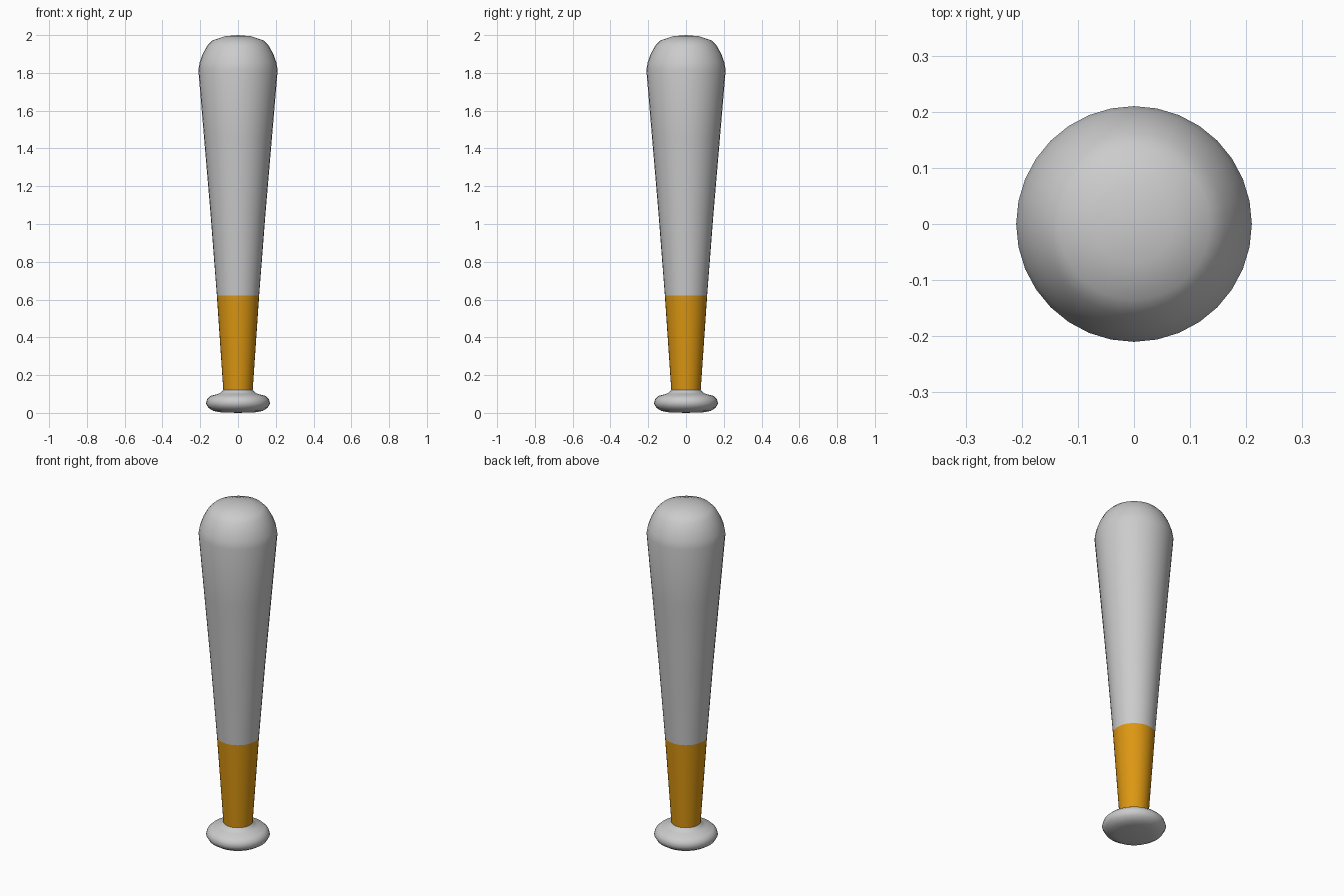
import bpy, bmesh
from math import cos, sin, tau, radians

if "Cube" in bpy.data.objects:
    bpy.data.objects.remove(bpy.data.objects["Cube"])

SIDES = 32


def lathe(name, profile, color=None):
    """Revolve (radius, z) points, listed bottom to top, around the z axis."""
    bm = bmesh.new()
    rings = []
    for r, z in profile:
        n = SIDES if r > 0 else 1
        rings.append([bm.verts.new((r * cos(tau * i / SIDES), r * sin(tau * i / SIDES), z))
                      for i in range(n)])
    for low, high in zip(rings, rings[1:]):
        for i in range(SIDES):
            j = (i + 1) % SIDES
            if len(low) == 1:
                bm.faces.new((low[0], high[j], high[i]))
            elif len(high) == 1:
                bm.faces.new((low[i], low[j], high[0]))
            else:
                bm.faces.new((low[i], low[j], high[j], high[i]))
    mesh = bpy.data.meshes.new(name)
    bm.to_mesh(mesh)
    bm.free()
    obj = bpy.data.objects.new(name, mesh)
    bpy.context.collection.objects.link(obj)
    if color:
        mat = bpy.data.materials.new(name + "_color")
        mat.diffuse_color = color
        mat.use_nodes = True
        mat.node_tree.nodes["Principled BSDF"].inputs["Base Color"].default_value = mat.diffuse_color
        mesh.materials.append(mat)
    bpy.ops.object.select_all(action='DESELECT')
    obj.select_set(True)
    bpy.context.view_layer.objects.active = obj
    bpy.ops.object.shade_smooth_by_angle(angle=radians(50))
    return obj


# Rounded knob at the bottom, flaring into the handle
lathe("knob", [(0, 0), (0.09, 0.003), (0.13, 0.01), (0.157, 0.027), (0.17, 0.05),
               (0.163, 0.073), (0.145, 0.09), (0.105, 0.1), (0.088, 0.11), (0.078, 0.122)])

# Orange wrapped grip
lathe("grip", [(0.078, 0.122), (0.112, 0.622)], (0.72, 0.31, 0.006, 1))

# Tapered barrel with a domed end
lathe("barrel", [(0.112, 0.622), (0.145, 1.05), (0.18, 1.46), (0.21, 1.815),
                 (0.203, 1.855), (0.187, 1.9), (0.162, 1.945), (0.135, 1.972),
                 (0.07, 1.994), (0, 2.0)])
